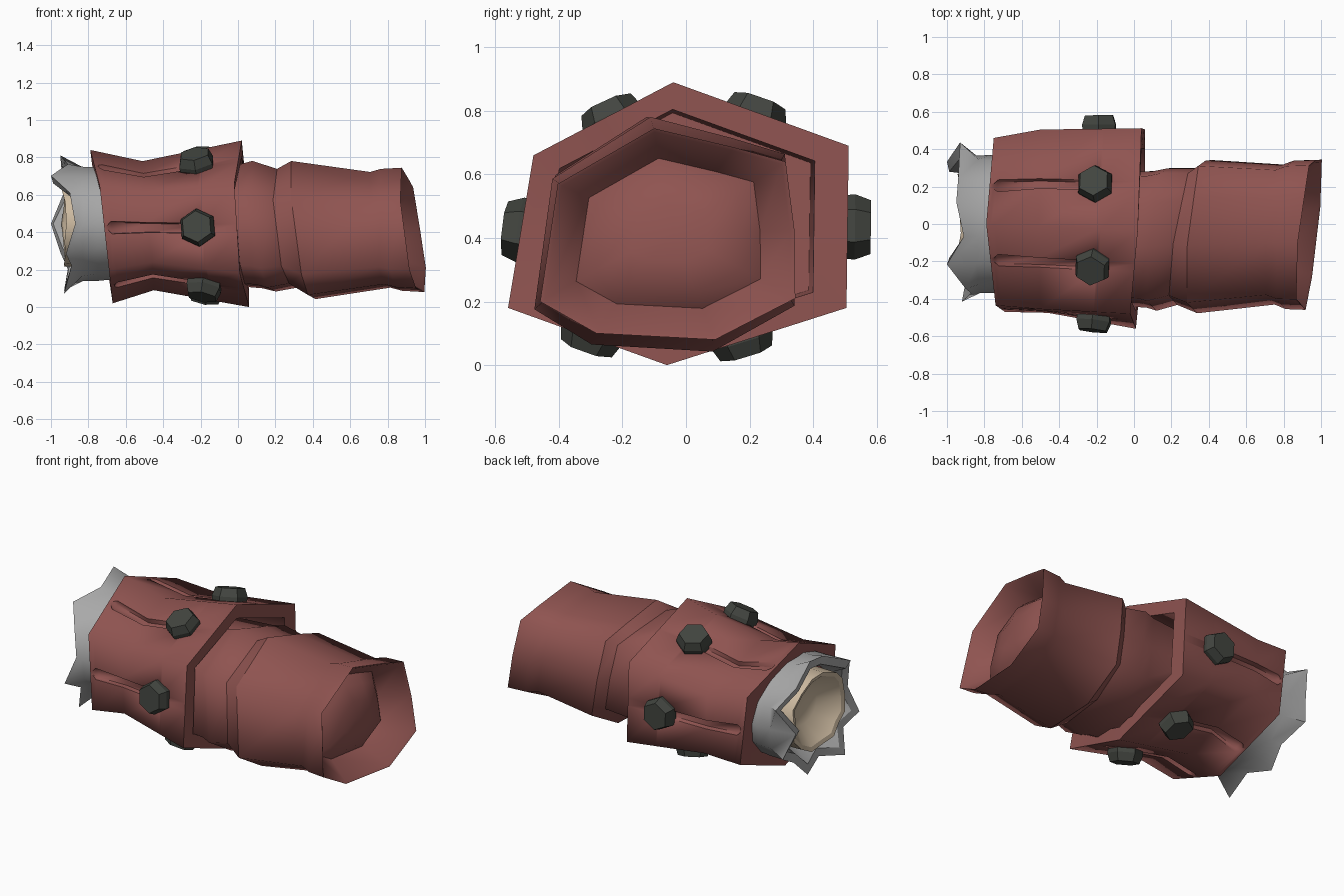
import bpy, bmesh, math
from mathutils import Vector

if "Cube" in bpy.data.objects:
    bpy.data.objects.remove(bpy.data.objects["Cube"])


def material(name, rgb):
    m = bpy.data.materials.new(name)
    m.diffuse_color = (*rgb, 1)
    m.use_nodes = True
    m.node_tree.nodes["Principled BSDF"].inputs["Base Color"].default_value = m.diffuse_color
    return m


RED = material("dull red leather", (0.275, 0.088, 0.081))
GREY = material("grey fur", (0.40, 0.40, 0.40))
DARK = material("dark metal", (0.055, 0.06, 0.051))
TAN = material("tan lining", (0.62, 0.50, 0.36))


def loft(name, rings, mat, limit, sharp_rows=(), caps=(True, True)):
    """Skin a list of equal rings; edges over the limit or on sharp rows stay hard."""
    bm = bmesh.new()
    rows = [[bm.verts.new(p) for p in ring] for ring in rings]
    n = len(rows[0])
    for a, b in zip(rows, rows[1:]):
        for i in range(n):
            j = (i + 1) % n
            bm.faces.new((a[i], a[j], b[j], b[i]))
    for row, cap in zip((rows[0], rows[-1]), caps):
        if cap:
            c = bm.verts.new(sum((v.co for v in row), Vector()) / n)
            for i in range(n):
                bm.faces.new((row[i], row[(i + 1) % n], c))
    bmesh.ops.recalc_face_normals(bm, faces=bm.faces)
    for f in bm.faces:
        f.smooth = True
    for e in bm.edges:
        on_row = any(e.verts[0] in rows[r] and e.verts[1] in rows[r] for r in sharp_rows)
        e.smooth = not on_row and e.calc_face_angle(0) < math.radians(limit)
    mesh = bpy.data.meshes.new(name)
    bm.to_mesh(mesh)
    bm.free()
    mesh.materials.append(mat)
    obj = bpy.data.objects.new(name, mesh)
    bpy.context.collection.objects.link(obj)
    return obj


# Hexagonal cuff: each corner runs through a left, waist and right point
CORNERS = [[Vector(p) for p in c] for c in (
    ((-.79, 0, .84), (-.51, -.01, .78), (.02, -.04, .89)),
    ((-.75, .46, .66), (-.50, .505, .62), (.04, .512, .69)),
    ((-.70, .46, .22), (-.48, .50, .25), (.06, .505, .18)),
    ((-.67, -.03, .02), (-.45, -.05, .09), (.06, -.06, 0)),
    ((-.69, -.47, .20), (-.46, -.475, .24), (.01, -.56, .18)),
    ((-.74, -.435, .65), (-.50, -.455, .61), (-.02, -.48, .66)))]
WAIST = .36
ALONG = (.44, .5, .60, .5, .5, .56)   # where each panel's slot and stud sit


def corner(i, t):
    a, b, c = CORNERS[i % 6]
    return a.lerp(b, t / WAIST) if t < WAIST else b.lerp(c, (t - WAIST) / (1 - WAIST))


def middle(i, t):
    return corner(i, t).lerp(corner(i + 1, t), ALONG[i])


def panel(i, t):
    """Stud line point, crosswise direction and outward normal of one cuff panel."""
    mid = middle(i, t)
    side = (corner(i + 1, t) - corner(i, t)).normalized()
    normal = side.cross(middle(i, t + .02) - mid).normalized()
    if normal.dot(mid - Vector((mid.x, -.02, .44))) < 0:
        normal = -normal
    return mid, side, normal


def cuff_ring(t, depth, w):
    """Cuff outline with a slot of the given depth and half width in each panel."""
    ring = []
    for i in range(6):
        side, normal = panel(i, min(t, .97))[1:]
        mid = middle(i, t)
        low = mid - normal * depth
        ring += [corner(i, t), mid - side * w, low - side * (w - .004),
                 low + side * (w - .004), mid + side * w]
    return ring


def inset(ring, s, dx):
    c = Vector((0, -.05, .44))
    return [Vector((p.x + dx, c.y + (p.y - c.y) * s, c.z + (p.z - c.z) * s)) for p in ring]


outer = [cuff_ring(*s) for s in ((0, 0, .02), (.03, 0, .014), (.06, .03, .034),
                                 (WAIST, .03, .027), (.74, .03, .027), (.76, 0, .027),
                                 (1, 0, .027))]
rim = inset(outer[-1], .81, 0)
loft("cuff", [inset(outer[0], .8, .01)] + outer + [rim, inset(rim, .97, -.26)], RED, 78)

# Hexagonal studs, one on each cuff panel
for i in range(6):
    mid, side, normal = panel(i, .72)
    along = normal.cross(side)
    rings = []
    for r, h in ((.098, -.02), (.103, .025), (.085, .075)):
        rings.append([mid + normal * h + (side * math.cos(k * math.pi / 3)
                      + along * math.sin(k * math.pi / 3)) * r for k in range(6)])
    loft(f"stud_{i + 1}", rings, DARK, 5)

# Inner sleeve: uneven nine-sided section with slanted folds, its open end
# holding a rounded stump
SECTION = ((-.10, .745), (.15, .685), (.31, .64), (.338, .42), (.34, .21),
           (.09, .08), (-.28, .10), (-.455, .20), (-.40, .57))


def sleeve_ring(x, sz, sy, dy=0, dz=0, slant=.09):
    ring = []
    for y, z in SECTION:
        y2, z2 = -.05 + (y + .05) * sy + dy, .42 + (z - .42) * sz + dz
        ring.append(Vector((x - .15 * (z2 - .42) + slant * y2, y2, z2)))
    return ring


sleeve = [sleeve_ring(*s) for s in (
    (-.22, .92, .88, -.02, .02), (.08, 1.0, .92, -.025, .02),
    (.145, 1.05, .96, -.025, .02, .12), (.275, .95, .92, -.01, .01, .17),
    (.35, 1.11, 1.03, -.01, 0, .10), (.76, .93, .94), (.82, .98, 1.0),
    (.935, 1.0, 1.01, 0, 0, .11), (.925, .965, .975, 0, 0, .11),
    (.79, .71, .73), (.84, .56, .58), (.87, .28, .30))]
loft("sleeve", sleeve, RED, 76, sharp_rows=(3, 4, 7, 9))

# Jagged fur collar: angle, lip position and flare of each point of its edge
LIP = ((0, -1.0, .90), (25, -.93, 1.30), (50, -.94, 1.02), (75, -.95, 1.23),
       (100, -.91, 1.05), (125, -1.0, 1.02), (150, -.90, 1.08), (180, -.87, 1.0),
       (205, -.92, 1.24), (222, -.89, 1.08), (240, -.93, 1.40), (262, -.89, 1.03),
       (285, -.93, 1.20), (308, -.91, 1.0), (335, -.95, 1.17))


def collar_ring(x, s, lip=0.0):
    """Ring at x of relative size s; lip blends towards the jagged edge."""
    ring = []
    for deg, lx, flare in LIP:
        a = math.radians(deg)
        r = s * (1 + (flare - 1) * lip)
        ring.append(Vector((x + (lx - x) * lip, .37 * r * math.cos(a),
                            .445 + .308 * r * math.sin(a))))
    return ring


inner_lip = [p + Vector((.012, 0, 0)) for p in collar_ring(-.9, .84, 1)]
loft("fur_collar", [collar_ring(-.62, .96), collar_ring(-.75, 1), collar_ring(-.82, 1, .12),
                    collar_ring(-.9, 1, 1), inner_lip, collar_ring(-.82, .77)],
     GREY, 60, sharp_rows=(3, 4), caps=(False, False))

# Tan lining: a bowl inside the collar
loft("lining", [collar_ring(-.76, .75), collar_ring(-.93, .74, .2),
                collar_ring(-.92, .66, .2), collar_ring(-.82, .36)],
     TAN, 60, sharp_rows=(1, 2), caps=(False, True))
